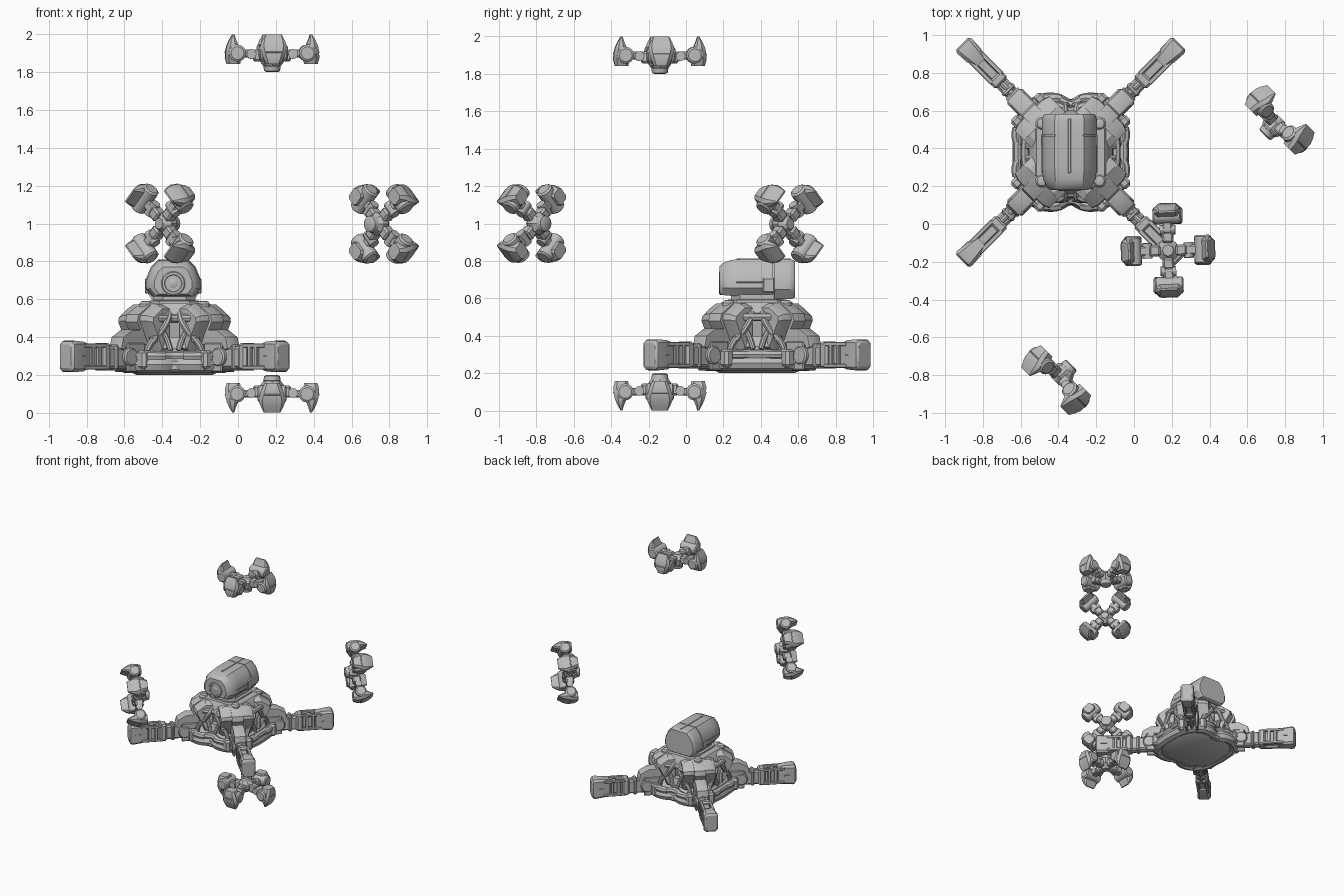
import bpy, bmesh, math
from mathutils import Matrix, Vector

if "Cube" in bpy.data.objects:
    bpy.data.objects.remove(bpy.data.objects["Cube"], do_unlink=True)

grey = bpy.data.materials.new("armour_grey")
grey.use_nodes = True
grey.diffuse_color = (0.5, 0.5, 0.5, 1)
grey.node_tree.nodes["Principled BSDF"].inputs["Base Color"].default_value = (0.5, 0.5, 0.5, 1)
made = []
T = Matrix.Translation
I4 = Matrix.Identity(4)


def turn(deg, axis="Z"):
    return Matrix.Rotation(math.radians(deg), 4, axis)


def add(name, mesh, m):
    mesh.transform(m)
    mesh.materials.append(grey)
    ob = bpy.data.objects.new(name, mesh)
    bpy.context.collection.objects.link(ob)
    made.append(ob)


def loft(name, rings, m=I4, bevel=0):
    """Skin a list of equal-sized point rings and cap both ends."""
    bm = bmesh.new()
    vs = [[bm.verts.new(p) for p in r] for r in rings]
    n = len(vs[0])
    for a, b in zip(vs, vs[1:]):
        for i in range(n):
            bm.faces.new((a[i], a[(i + 1) % n], b[(i + 1) % n], b[i]))
    bm.faces.new(vs[0])
    bm.faces.new(vs[-1])
    if bevel:
        bmesh.ops.bevel(bm, geom=bm.edges[:], offset=bevel, segments=1, affect="EDGES")
    bmesh.ops.recalc_face_normals(bm, faces=bm.faces)
    me = bpy.data.meshes.new(name)
    bm.to_mesh(me)
    bm.free()
    add(name, me, m)


def octagon(z, hx, hy, c, cx=0):
    q = [(hx, hy - c), (hx - c, hy), (c - hx, hy), (-hx, hy - c)]
    return [Vector((cx + x, y, z)) for x, y in q + [(-x, -y) for x, y in q]]


def stack(name, levels, m=I4):
    """Chamfered block from (z, half x, half y, chamfer[, centre x]) levels."""
    loft(name, [octagon(*lv) for lv in levels], m)


def box(name, lo, hi, m=I4, bevel=0.006):
    x0, y0, z0 = lo
    x1, y1, z1 = hi
    loft(name, [[(x0, y0, z), (x1, y0, z), (x1, y1, z), (x0, y1, z)] for z in (z0, z1)], m, bevel)


def prism(name, outline, levels, m=I4):
    """Radial (x, z) outline swept sideways; levels give (y, scale) about its centre."""
    c = sum((Vector(p) for p in outline), Vector((0, 0))) / len(outline)
    loft(name, [[(c.x + (x - c.x) * s, y, c.y + (z - c.y) * s) for x, z in outline]
                for y, s in levels], m)


def lathe(name, profile, m=I4, n=16):
    """Solid of (z, radius) steps around the local z axis."""
    loft(name, [[(r * math.cos(math.tau * i / n), r * math.sin(math.tau * i / n), z)
                 for i in range(n)] for z, r in profile], m)


def pipe(name, pts, r, m=I4, closed=False):
    cu = bpy.data.curves.new(name, "CURVE")
    cu.dimensions = "3D"
    cu.bevel_depth, cu.bevel_resolution, cu.use_fill_caps = r, 2, True
    cu.resolution_u = 5
    sp = cu.splines.new("BEZIER")
    sp.bezier_points.add(len(pts) - 1)
    for b, p in zip(sp.bezier_points, pts):
        b.co = p
        b.handle_left_type = b.handle_right_type = "AUTO"
    sp.use_cyclic_u = closed
    tmp = bpy.data.objects.new(name + "_path", cu)
    me = bpy.data.meshes.new_from_object(tmp)
    bpy.data.objects.remove(tmp)
    add(name, me, m)


# --- hull -----------------------------------------------------------------
B = T((-0.335, 0.38, 0))
stack("hull_base", [(0.2, .2, .2, .09), (0.225, .25, .25, .11), (0.3, .25, .25, .11),
                    (0.34, .2, .2, .08)], B)
stack("hull_core", [(0.32, .17, .17, .06), (0.42, .19, .19, .06), (0.52, .21, .21, .06)], B)
stack("top_deck", [(0.5, .225, .225, .08), (0.53, .22, .22, .08), (0.58, .18, .19, .07)], B)
stack("neck", [(0.57, .13, .16, .05), (0.592, .13, .16, .05), (0.595, .11, .14, .05),
               (0.64, .11, .14, .05)], B)

# lobed bumper tubes around the base and a rail under the deck
half = [(0, -.25), (.09, -.285), (.19, -.265), (.255, -.19), (.275, -.08)]
quarter = half + [(x, -y) for x, y in half[::-1]]
loop = quarter + [(-x, y) for x, y in quarter[-2:0:-1]]
for z, r, k in ((0.255, .044, .95), (0.3, .026, 1.0), (0.5, .022, .87)):
    pipe("bumper_tube", [(x * k, y * k, z) for x, y in loop], r, B, True)

for k in range(4):
    S = B @ turn(90 * k)          # one hull side, facing local -y
    box("bumper_plate", (-.12, -.28, .215), (.12, -.23, .29), S, .015)
    loft("side_pad", [[(-.06, -.245, .34), (.06, -.245, .34), (.09, -.2, .34), (-.09, -.2, .34)],
                      [(-.05, -.23, .4), (.05, -.23, .4), (.08, -.18, .4), (-.08, -.18, .4)]], S)
    for s in (-1, 1):
        pipe("bumper_pill", [(s * .05, -.282, .3), (s * .09, -.29, .3), (s * .13, -.285, .3)], .024, S)
        pipe("side_hose", [(s * .03, -.2, .53), (s * .035, -.245, .49), (s * .07, -.25, .43),
                           (s * .13, -.25, .36), (s * .15, -.25, .3)], .018, S)
        pipe("inner_hose", [(s * .09, -.2, .52), (s * .1, -.235, .48), (s * .05, -.235, .41),
                            (s * .02, -.25, .33)], .015, S)
        lathe("hose_collar", [(0.375, .022), (0.4, .022)], S @ T((s * .11, -.245, 0)), 10)

# --- corners and arms (local +x points outward) ------------------------------
for k in range(4):
    R = B @ turn(45 + 90 * k)
    prism("corner_pylon", [(.15, .31), (.22, .31), (.27, .42), (.305, .485), (.3, .515),
                           (.22, .572), (.15, .572)],
          [(-.13, .8), (-.09, 1), (.09, 1), (.13, .8)], R)
    prism("corner_rib", [(.2, .32), (.27, .39), (.325, .48), (.315, .52), (.22, .578)],
          [(-.045, .97), (-.035, 1), (.035, 1), (.045, .97)], R)
    lathe("corner_bolt", [(.53, .036), (.575, .036), (.588, .026), (.592, .012)],
          R @ T((.215, 0, 0)), 12)
    # compact shoulder hinge
    for s in (-1, 1):
        box("shoulder_cheek", (.27, s * .042 - .01, .215), (.4, s * .042 + .01, .37), R)
        box("hip_block", (.27, s * .085 - .03, .23), (.345, s * .085 + .03, .33), R, .015)
    prism("shoulder_cap", [(.24, .36), (.24, .44), (.36, .44), (.43, .4), (.445, .34),
                           (.425, .33), (.4, .36)], [(-.045, .94), (-.034, 1), (.034, 1), (.045, .94)], R)
    lathe("shoulder_joint", [(-.058, .042), (-.05, .05), (.05, .05), (.058, .042)],
          R @ T((.375, 0, .295)) @ turn(90, "X"))
    box("upper_link", (.36, -.036, .235), (.525, .036, .35), R, .012)
    for z in (.24, .345):
        pipe("link_rod", [(.34, 0, z), (.44, 0, z), (.53, 0, z)], .016, R)
    box("link_collar", (.45, -.042, .225), (.485, .042, .362), R, .012)
    # open forearm frame ending in a foot with rounded corners
    box("forearm_collar", (.515, -.046, .225), (.57, .046, .368), R, .012)
    box("forearm_core", (.55, -.026, .245), (.72, .026, .345), R)
    for s in (-1, 1):
        for z in (.228, .345):
            box("forearm_rail", (.55, s * .036 - .012, z), (.72, s * .036 + .012, z + .022), R, .004)
        for x in (.6, .65):
            box("forearm_strut", (x - .012, s * .036 - .01, .24), (x + .012, s * .036 + .01, .36), R, .003)
    stack("foot", [(.67, .066, .038, .012), (.71, .078, .044, .014), (.785, .083, .055, .016),
                   (.803, .078, .054, .016), (.814, .062, .042, .014)],
          R @ T((0, 0, .298)) @ turn(90, "Y"))
    for s in (-1, 1):
        box("foot_crease", (.72, s * .048 - .006, .294), (.79, s * .048 + .006, .302), R, 0)

# --- head: one cross-section scaled along its length -----------------------------
side = [(.078, .12), (.118, .08), (.145, .015), (.146, -.04), (.11, -.085)]
section = side + [(-x, z) for x, z in side[::-1]]
hx, hz = -.342, .69


def head_part(name, steps):
    loft(name, [[(hx + x * s, y, hz + z * (s if z > 0 else b)) for x, z in section]
                for y, s, b in steps])


head_part("head_shell", [(.18, .68, .72), (.195, .82, .85), (.24, .96, .9), (.3, 1, .9), (.465, 1, .9)])
head_part("head_seam", [(.46, .94, .85), (.485, .94, .85)])
head_part("head_rear", [(.472, 1, 1.1), (.55, 1, 1.1), (.573, .96, 1.08), (.582, .9, 1)])
box("head_crest", (hx - .008, .27, .8), (hx + .008, .56, .814), I4, .003)
for s in (-1, 1):
    box("head_side_strip", (hx + s * .142 - .006, .27, .682), (hx + s * .142 + .006, .46, .69), I4, .002)
    box("head_side_panel", (hx + s * .13 - .02, .41, .63), (hx + s * .13 + .02, .475, .71), I4, .006)
eye = T((hx, .19, .684)) @ turn(90, "X")
lathe("lens_ring", [(-.03, .066), (.008, .066), (.014, .058), (.014, .046), (.002, .038), (.002, .001)], eye, 24)
lathe("lens_core", [(0, .024), (.01, .024), (.014, .016)], eye, 16)


# --- four-fingered claws, opening along local +z ------------------------------
def claw(m):
    lathe("claw_cap", [(0, .03), (.006, .042), (.03, .046), (.036, .036)], m)
    lathe("claw_hub", [(.03, .045), (.05, .06), (.09, .06), (.105, .04), (.125, .03)], m, 8)
    for k in range(4):
        f = m @ turn(90 * k)
        box("finger_root", (.04, -.03, .055), (.1, .03, .12), f, .01)
        lathe("finger_knuckle", [(-.04, .026), (.04, .026)], f @ T((.11, 0, .095)) @ turn(90, "X"), 12)
        box("finger_link", (.09, -.026, .078), (.18, .026, .12), f, .008)
        # curved shell, widest past its middle and narrowing to both ends
        stack("finger_shell", [(.042, .035, .04, .014, .205), (.075, .043, .054, .018, .206),
                               (.115, .039, .068, .02, .207), (.14, .031, .07, .018, .209),
                               (.17, .018, .058, .01, .209), (.199, .005, .043, .003, .205)], f)
        lathe("finger_joint", [(-.076, .034), (-.068, .045), (.068, .045), (.076, .034)],
              f @ T((.185, 0, .1)) @ turn(90, "X"))
        box("finger_band", (.232, -.045, .1), (.25, .045, .108), f, .002)


claw(T((.18, -.14, 1.8)) @ turn(2))
claw(T((.18, -.14, .2)) @ turn(180, "X"))
for pos, yaw in (((.69, .47, .998), 45), ((-.33, -.745, 1), 225)):
    claw(T(pos) @ turn(yaw) @ turn(90, "Y") @ turn(45))

# --- crisp shading with smooth round parts -------------------------------------
bpy.ops.object.select_all(action="DESELECT")
for ob in made:
    ob.select_set(True)
bpy.context.view_layer.objects.active = made[0]
bpy.ops.object.shade_smooth_by_angle(angle=math.radians(30))
